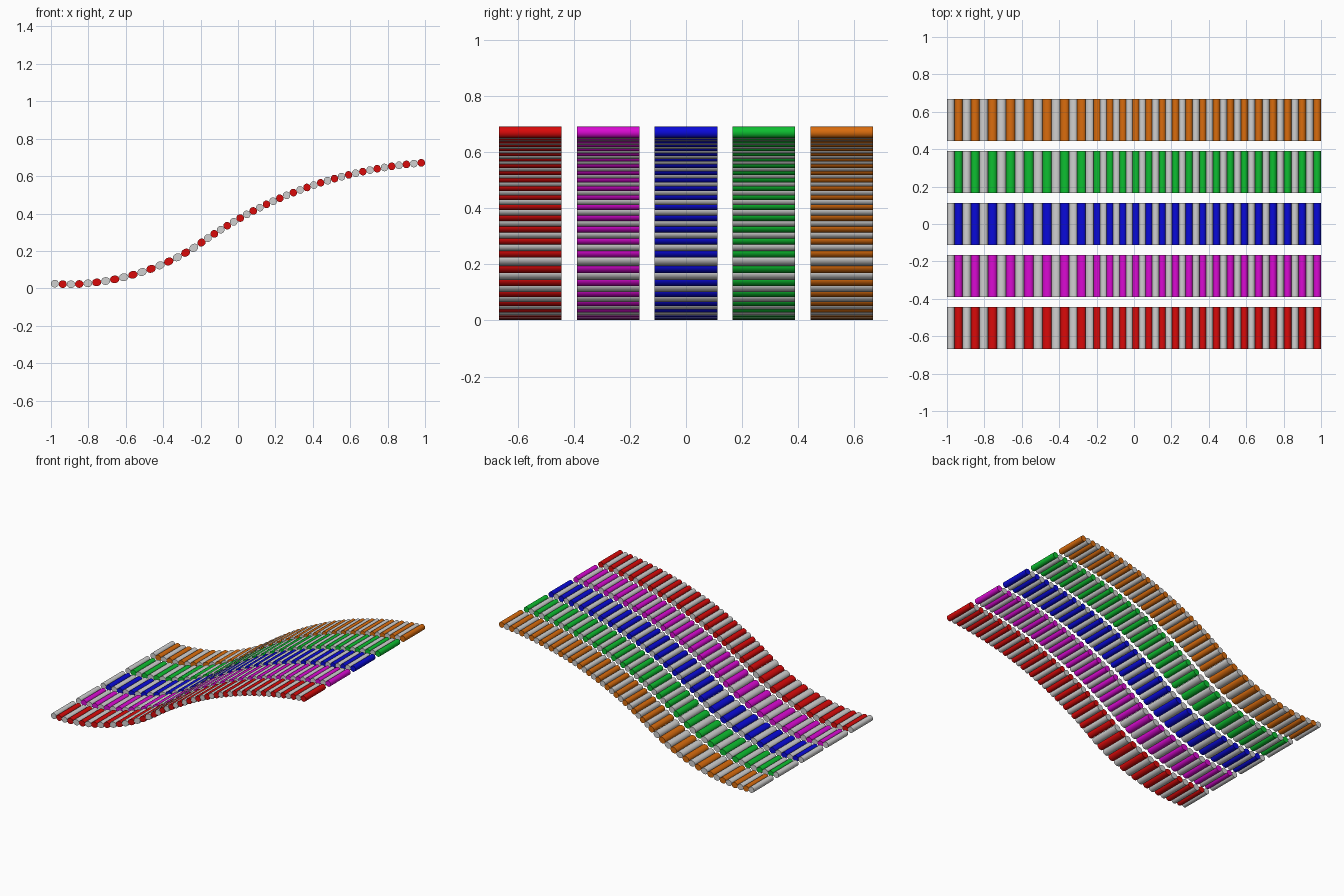
import bpy, bmesh, math
from mathutils import Vector, Matrix

if "Cube" in bpy.data.objects:
    bpy.data.objects.remove(bpy.data.objects["Cube"], do_unlink=True)

BARS = 50          # bars in each strip
JOIN = 17          # bar where the two curve pieces meet
LENGTH = 0.223     # bar length across the strip
PITCH = 0.278      # distance between strips
THICK = 0.0205     # bar radius across the curve

# The S-shaped ramp: two Bezier pieces in (x, z)
LOWER = [Vector(p) for p in ((-.979, .025), (-.747, .005), (-.425, .08), (-.195, .245))]
UPPER = [Vector(p) for p in ((-.195, .245), (.168, .50), (.553, .633), (.98, .671))]


def ramp(k):
    """Point on the ramp at bar position k."""
    if k < JOIN:
        (a, b, c, d), t = LOWER, k / JOIN
    else:
        (a, b, c, d), t = UPPER, (k - JOIN) / (BARS - 1 - JOIN)
    s = 1 - t
    return a * s**3 + b * 3 * s * s * t + c * 3 * s * t * t + d * t**3


def material(name, rgb):
    m = bpy.data.materials.new(name)
    m.use_nodes = True
    m.diffuse_color = (*rgb, 1)
    m.node_tree.nodes["Principled BSDF"].inputs["Base Color"].default_value = (*rgb, 1)
    return m


def bars(name, first, y, mat):
    """Every second bar of one strip, stretched to touch its neighbours."""
    bm = bmesh.new()
    for k in range(first, BARS, 2):
        p = ramp(k)
        step = ramp(k + 0.5) - ramp(k - 0.5)
        place = (Matrix.Translation((p.x, y, p.y))
                 @ Matrix.Rotation(-math.atan2(step.y, step.x), 4, "Y")
                 @ Matrix.Diagonal((step.length / 2, 1, THICK, 1))
                 @ Matrix.Rotation(math.pi / 2, 4, "X"))
        bmesh.ops.create_cone(bm, cap_ends=True, segments=24, radius1=1, radius2=1,
                              depth=LENGTH, matrix=place)
    mesh = bpy.data.meshes.new(name)
    bm.to_mesh(mesh)
    bm.free()
    mesh.materials.append(mat)
    obj = bpy.data.objects.new(name, mesh)
    bpy.context.collection.objects.link(obj)
    bpy.ops.object.select_all(action="DESELECT")
    obj.select_set(True)
    bpy.context.view_layer.objects.active = obj
    bpy.ops.object.shade_smooth_by_angle(angle=math.radians(40))


# Five strips, front to back, alternating grey and coloured bars
grey = material("light_grey", (.63, .63, .63))
colours = {
    "red": (.7, .003, .003),
    "magenta": (.7, .003, .65),
    "blue": (.003, .003, .7),
    "green": (.004, .52, .03),
    "orange": (.7, .15, .004),
}
for i, (name, rgb) in enumerate(colours.items()):
    y = (i - 2) * PITCH
    bars(name + "_strip_grey_bars", 0, y, grey)
    bars(name + "_strip_coloured_bars", 1, y, material(name, rgb))
